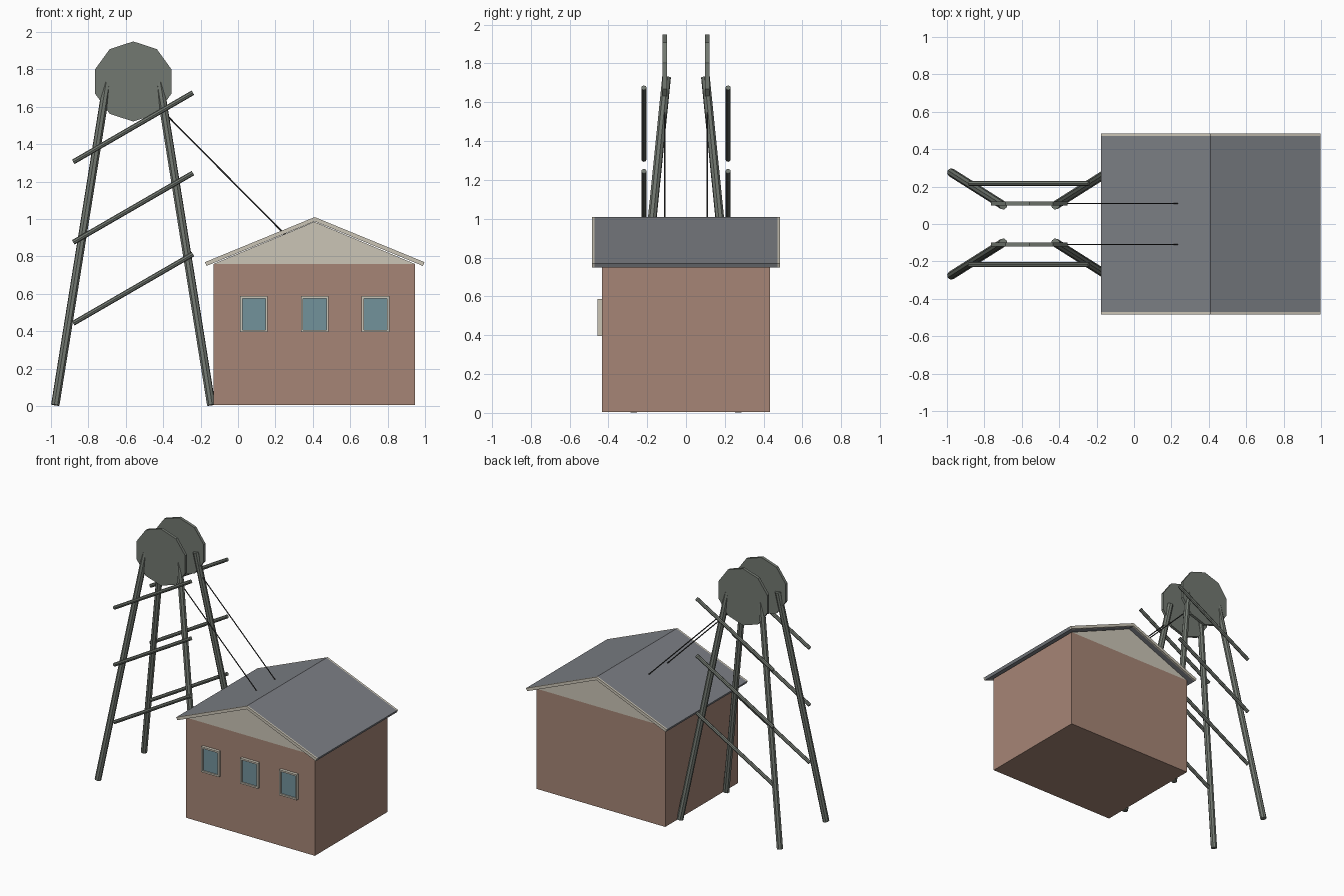
import bpy, bmesh, math
from mathutils import Vector

if "Cube" in bpy.data.objects:
    bpy.data.objects.remove(bpy.data.objects["Cube"])


def mat(name, r, g, b):
    m = bpy.data.materials.new(name)
    m.diffuse_color = (r, g, b, 1)
    m.use_nodes = True
    m.node_tree.nodes["Principled BSDF"].inputs["Base Color"].default_value = m.diffuse_color
    return m


BRICK = mat("brick", 0.38, 0.235, 0.18)
CREAM = mat("cream", 0.60, 0.56, 0.47)
SLATE = mat("slate", 0.20, 0.21, 0.23)
STEEL = mat("steel", 0.17, 0.19, 0.165)
GLASS = mat("glass", 0.17, 0.29, 0.33)
CABLE = mat("cable", 0.04, 0.04, 0.04)


def finish(bm, name, material):
    bmesh.ops.recalc_face_normals(bm, faces=bm.faces)
    me = bpy.data.meshes.new(name)
    bm.to_mesh(me)
    bm.free()
    me.materials.append(material)
    ob = bpy.data.objects.new(name, me)
    bpy.context.collection.objects.link(ob)
    return ob


def prism(name, profile, y0, y1, material):
    """Extrude an xz profile from y0 to y1."""
    bm = bmesh.new()
    face = bm.faces.new([bm.verts.new((x, y0, z)) for x, z in profile])
    ext = bmesh.ops.extrude_face_region(bm, geom=[face])["geom"]
    verts = [v for v in ext if isinstance(v, bmesh.types.BMVert)]
    bmesh.ops.translate(bm, verts=verts, vec=(0, y1 - y0, 0))
    return finish(bm, name, material)


def box(name, x0, x1, y0, y1, z0, z1, material):
    return prism(name, [(x0, z0), (x1, z0), (x1, z1), (x0, z1)], y0, y1, material)


def rod(name, a, b, radius, sides, material):
    a, b = Vector(a), Vector(b)
    bm = bmesh.new()
    bmesh.ops.create_cone(bm, cap_ends=True, segments=sides, radius1=radius,
                          radius2=radius, depth=(b - a).length)
    ob = finish(bm, name, material)
    ob.location = (a + b) / 2
    ob.rotation_euler = (b - a).to_track_quat('Z', 'Y').to_euler()
    return ob


# Engine house walls and gable
box("walls", -0.13, 0.945, -0.433, 0.433, 0.004, 0.76, BRICK)
prism("gable", [(-0.13, 0.76), (0.945, 0.76), (0.408, 0.985)], -0.433, 0.433, CREAM)

# Pitched roof with bargeboards at both ends
RX, HALF = 0.41, 0.587
roof = [(RX - HALF, 0.769), (RX, 1.01), (RX + HALF, 0.769),
        (RX + HALF - 0.009, 0.749), (RX, 0.987), (RX - HALF + 0.009, 0.749)]
prism("roof", roof, -0.471, 0.471, SLATE)
for s, end in ((-1, "front"), (1, "back")):
    prism(end + "_bargeboard", roof, s * 0.471, s * 0.484, CREAM)

# Front windows
Z0, Z1, B = 0.395, 0.587, 0.012
for i, x in enumerate((0.085, 0.41, 0.735)):
    l, r = x - 0.074, x + 0.074
    n = f"window_{i + 1}_"
    box(n + "left", l, l + B, -0.455, -0.43, Z0, Z1, CREAM)
    box(n + "right", r - B, r, -0.455, -0.43, Z0, Z1, CREAM)
    box(n + "sill", l + B, r - B, -0.455, -0.43, Z0, Z0 + B, CREAM)
    box(n + "head", l + B, r - B, -0.455, -0.43, Z1 - B, Z1, CREAM)
    box(n + "glass", l + B, r - B, -0.445, -0.43, Z0 + B, Z1 - B, GLASS)

# Winding tower, mirrored front and back
TX, TZ = -0.56, 1.735
for s, side in ((-1, "front"), (1, "back")):
    for d, hand in ((-1, "left"), (1, "right")):
        rod(f"{side}_{hand}_leg", (TX + d * 0.417, s * 0.275, 0.005),
            (TX + d * 0.14, s * 0.1, 1.73), 0.023, 8, STEEL)
    for i, z in enumerate((0.627, 1.06, 1.49)):
        rod(f"{side}_brace_{i + 1}", (TX - 0.321, s * 0.217, z - 0.185),
            (TX + 0.319, s * 0.217, z + 0.185), 0.0135, 8, STEEL)
    wheel = [(TX + 0.214 * math.sin(k * math.pi / 5),
              TZ + 0.214 * math.cos(k * math.pi / 5)) for k in range(10)]
    prism(side + "_wheel", wheel, s * 0.099, s * 0.121, STEEL)
    rod(side + "_cable", (TX, s * 0.11, TZ), (0.25, s * 0.11, 0.918), 0.004, 6, CABLE)
